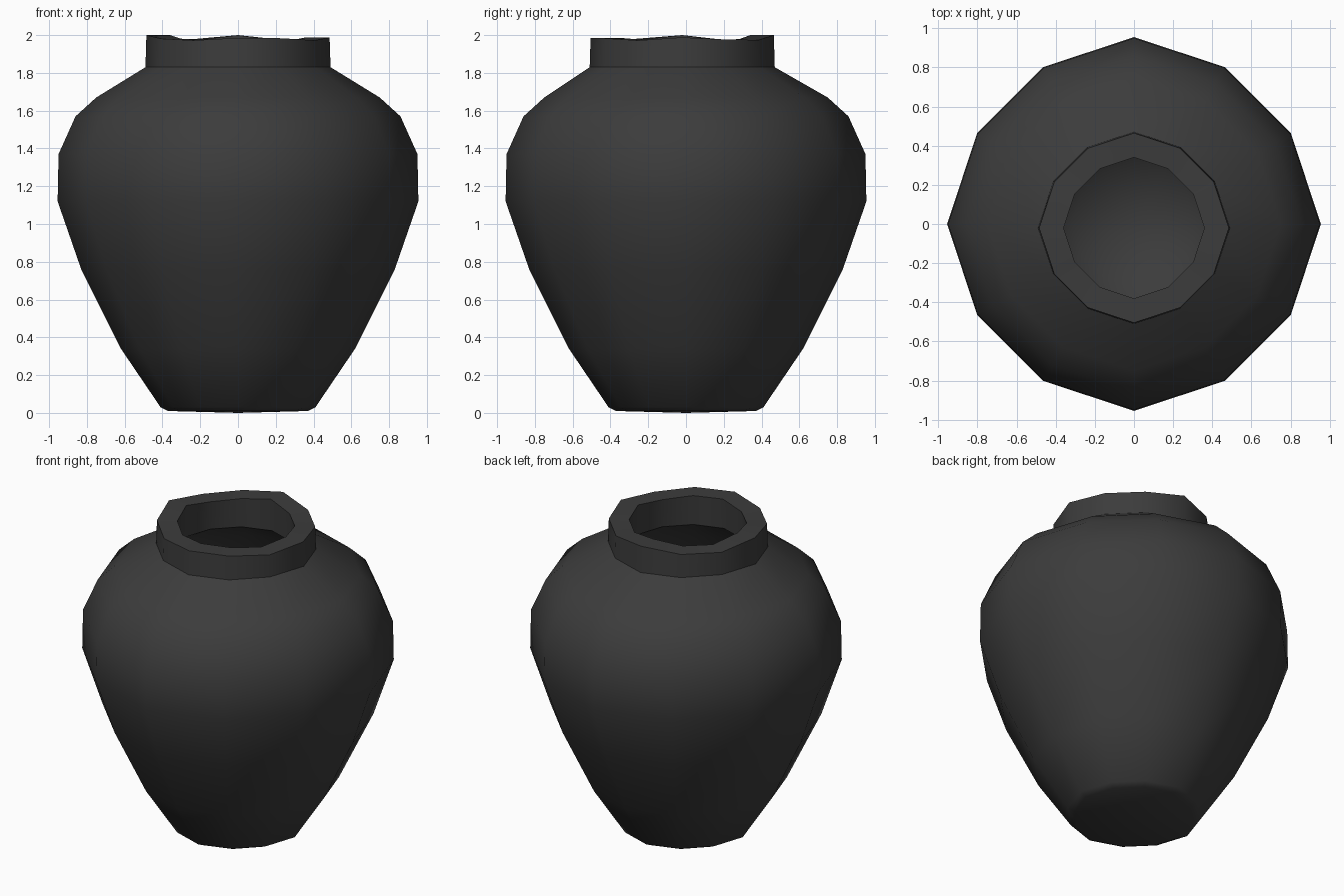
import bpy, bmesh, math

cube = bpy.data.objects.get("Cube")
if cube:
    bpy.data.objects.remove(cube, do_unlink=True)

SIDES = 12

charcoal = bpy.data.materials.new("charcoal_clay")
charcoal.use_nodes = True
colour = (0.045, 0.045, 0.045, 1)
charcoal.diffuse_color = colour
charcoal.node_tree.nodes["Principled BSDF"].inputs["Base Color"].default_value = colour

# Wall profile as (radius, height): outside going up, over the rim, inside going down
outside = [(0.37, 0.01), (0.41, 0.03), (0.62, 0.34), (0.83, 0.76), (0.955, 1.12),
           (0.95, 1.37), (0.86, 1.57), (0.75, 1.67), (0.49, 1.83), (0.485, 1.98)]
inside = [(0.36, 1.98), (0.37, 1.79), (0.66, 1.6), (0.82, 1.35), (0.82, 1.12),
          (0.71, 0.78), (0.51, 0.36), (0.32, 0.12)]


def ring(bm, radius, z):
    """One slightly irregular ring; the neck leans a little to the front."""
    lean = -0.02 if z > 1.75 else 0
    verts = []
    for i in range(SIDES):
        a = math.tau * i / SIDES
        r = radius * (1 if i % 3 == 0 else 0.97)
        verts.append(bm.verts.new((r * math.cos(a), r * math.sin(a) + lean, z)))
    return verts


# Pot: rings joined into a hollow jar with closed floors
bm = bmesh.new()
rings = [ring(bm, r, z) for r, z in outside + inside]
for low, high in zip(rings, rings[1:]):
    for i in range(SIDES):
        j = (i + 1) % SIDES
        bm.faces.new((low[i], low[j], high[j], high[i]))
for end, z in ((rings[0], 0.0), (rings[-1], 0.1)):
    centre = bm.verts.new((0, 0, z))
    for i in range(SIDES):
        bm.faces.new((end[i], end[(i + 1) % SIDES], centre))

# Chipped, gently uneven lip
for k in (len(outside) - 1, len(outside)):
    for i, v in enumerate(rings[k]):
        v.co.z += 0.02 if i in (3, 6) else 0.008 * math.cos(2 * i)

bmesh.ops.recalc_face_normals(bm, faces=bm.faces)
mesh = bpy.data.meshes.new("pot")
bm.to_mesh(mesh)
bm.free()
mesh.materials.append(charcoal)
pot = bpy.data.objects.new("pot", mesh)
bpy.context.collection.objects.link(pot)

# Smooth belly with crisp lip and foot
bpy.ops.object.select_all(action="DESELECT")
pot.select_set(True)
bpy.context.view_layer.objects.active = pot
bpy.ops.object.shade_smooth_by_angle(angle=math.radians(50))
